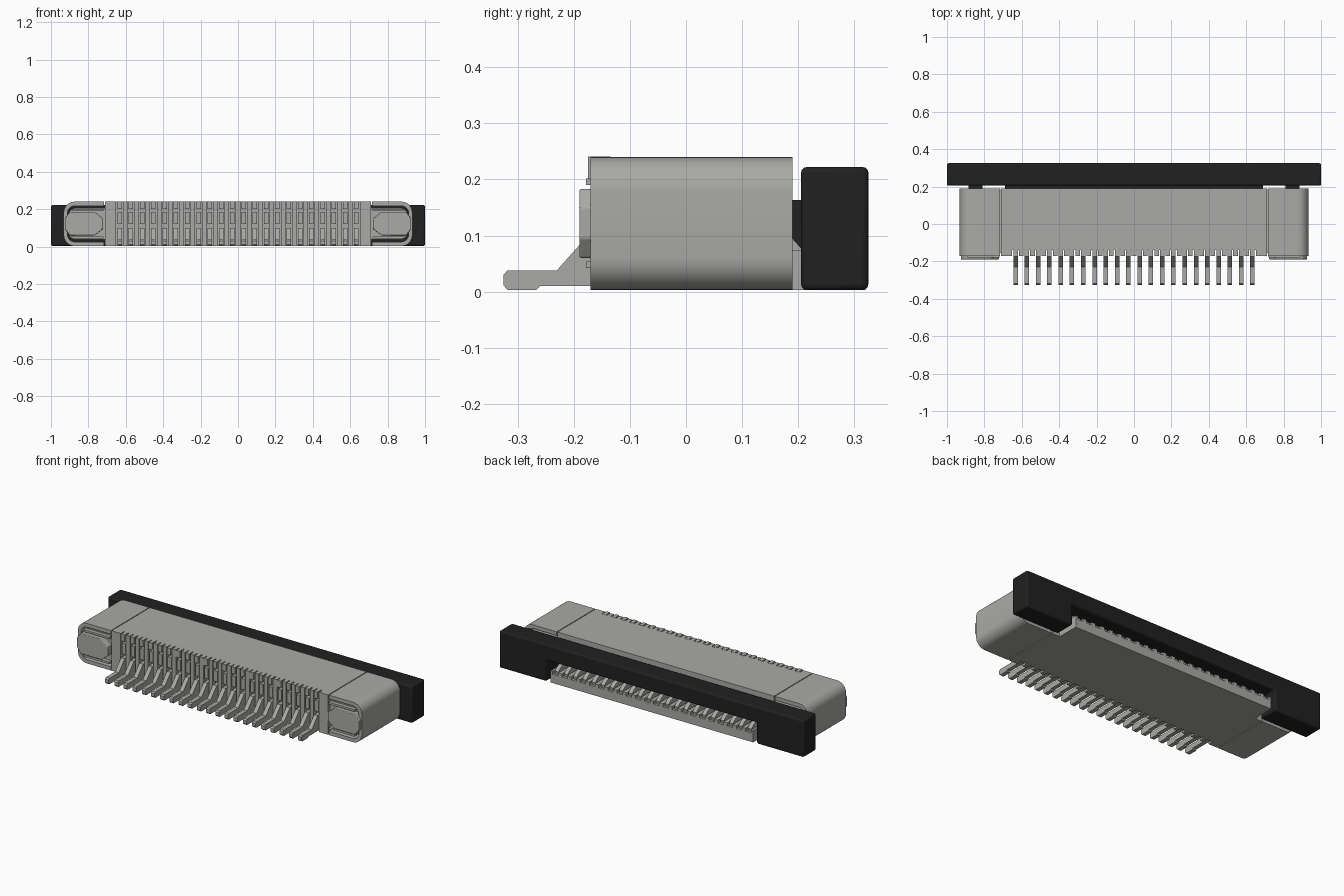
import bpy, bmesh, math
from mathutils import Vector

if "Cube" in bpy.data.objects:
    bpy.data.objects.remove(bpy.data.objects["Cube"], do_unlink=True)


def material(name, rgb):
    m = bpy.data.materials.new(name)
    m.use_nodes = True
    m.diffuse_color = (*rgb, 1)
    m.node_tree.nodes["Principled BSDF"].inputs["Base Color"].default_value = (*rgb, 1)
    return m


GREY = material("light grey", (0.40, 0.40, 0.385))
BLACK = material("black plastic", (0.015, 0.015, 0.015))


def add_prism(bm, pts, axis, lo, hi):
    """Extrude a 2D outline along x (outline in y,z) or y (outline in x,z)."""
    place = (lambda p, t: (t, p[0], p[1])) if axis == "x" else (lambda p, t: (p[0], t, p[1]))
    a = [bm.verts.new(place(p, lo)) for p in pts]
    b = [bm.verts.new(place(p, hi)) for p in pts]
    bm.faces.new(a)
    bm.faces.new(b[::-1])
    for i in range(len(pts)):
        j = (i + 1) % len(pts)
        bm.faces.new((a[i], b[i], b[j], a[j]))


def rect(a0, a1, b0, b1):
    return [(a0, b0), (a1, b0), (a1, b1), (a0, b1)]


def build(name, prisms, mat, bevel=0, smooth=False):
    bm = bmesh.new()
    for p in prisms:
        add_prism(bm, *p)
    bmesh.ops.recalc_face_normals(bm, faces=bm.faces)
    me = bpy.data.meshes.new(name)
    bm.to_mesh(me)
    bm.free()
    ob = bpy.data.objects.new(name, me)
    bpy.context.collection.objects.link(ob)
    me.materials.append(mat)
    if bevel:
        mod = ob.modifiers.new("Bevel", "BEVEL")
        mod.width, mod.segments, mod.limit_method = bevel, 3, "ANGLE"
    if smooth:
        bpy.ops.object.select_all(action="DESELECT")
        ob.select_set(True)
        bpy.context.view_layer.objects.active = ob
        bpy.ops.object.shade_smooth_by_angle(angle=math.radians(35))
    return ob


def end_arc(x1, z0, z1, r, n=8):
    """Rounded outer end of a section, from its bottom edge up to its top edge."""
    pts = []
    for cz, start in ((z0 + r, -90), (z1 - r, 0)):
        for i in range(n + 1):
            t = math.radians(start + 90 * i / n)
            pts.append((x1 - r + r * math.cos(t), cz + r * math.sin(t)))
    return pts


Z0, Z1 = 0.003, 0.24
PITCH, COUNT = 0.0603, 22
xs = [(i - (COUNT - 1) / 2) * PITCH for i in range(COUNT)]

# Housing: hollow towards the back
section = [(-0.14, Z0), (0.19, Z0), (0.19, 0.06), (-0.03, 0.06),
           (-0.03, 0.18), (0.19, 0.18), (0.19, Z1), (-0.14, Z1)]
build("housing", [(section, "x", -0.711, 0.711)], GREY)

# Front comb: ribs between contacts and a solid block at each side
ribs = [(rect(-0.17, -0.14, Z0, Z1), "x", x + 0.018, x + PITCH - 0.018) for x in xs[:-1]]
for s in (-1, 1):
    edge = sorted((s * (xs[-1] + 0.018), s * 0.711))
    ribs.append((rect(-0.17, -0.14, Z0, Z1), "x", *edge))
build("front_ribs", ribs, GREY)

# Cavity side walls
build("cavity_walls", [(rect(-0.03, 0.19, 0.06, 0.18), "x", *sorted((s * 0.695, s * 0.711)))
                       for s in (-1, 1)], GREY)

# Lower lip reaching out under the slider, with low dividers between contacts
lip = [(rect(0.19, 0.32, Z0, 0.055), "x", -0.665, 0.665)]
div = [-0.665] + [x + 0.018 for x in xs]
for i, x in enumerate(div):
    end = xs[i] - 0.018 if i < COUNT else 0.665
    lip.append((rect(-0.03, 0.32, 0.055, 0.073), "x", x, end))
build("lower_lip", lip, GREY)

# Contacts: solder leg, front blocks and spring beam
leg = [(-0.14, 0.01), (-0.26, 0.01), (-0.267, Z0), (-0.318, Z0), (-0.325, 0.011),
       (-0.325, 0.03), (-0.318, 0.038), (-0.23, 0.038), (-0.175, 0.1), (-0.14, 0.1)]
beam = [(-0.03, 0.05), (0.305, 0.05), (0.308, 0.072), (0.29, 0.088),
        (0.26, 0.103), (0.22, 0.113), (0.16, 0.116), (-0.03, 0.11)]
legs, blocks, beams = [], [], []
for x in xs:
    span = ("x", x - 0.012, x + 0.012)
    legs.append((leg, *span))
    beams.append((beam, *span))
    blocks.append((rect(-0.175, -0.135, 0.2, Z1 + 0.001), *span))
    blocks.append((rect(-0.168, -0.135, 0.12, 0.185), *span))
build("contact_legs", legs, GREY)
build("contact_blocks", blocks, GREY)
build("contact_beams", beams, GREY)

# Rounded end sleeves with a slotted core and a latch plate in front
for s, side in ((-1, "right"), (1, "left")):
    def mir(pts):
        return [(s * x, z) for x, z in pts]
    outer = end_arc(0.932, Z0, Z1, 0.058)
    inner = end_arc(0.912, Z0 + 0.022, Z1 - 0.022, 0.04)
    sleeve = [(0.716, Z0)] + outer + [(0.716, Z1), (0.716, Z1 - 0.022)] + inner[::-1] \
        + [(0.716, Z0 + 0.022)]
    build(side + "_end_sleeve", [(mir(sleeve), "y", -0.17, 0.19)], GREY, smooth=True)
    core = [(0.70, 0.037)] + end_arc(0.905, 0.037, 0.206, 0.036) + [(0.70, 0.206)]
    build(side + "_end_core", [(mir(core), "y", -0.155, 0.185)], GREY, smooth=True)
    plate = [(0.722, 0.095), (0.765, 0.06), (0.9, 0.06), (0.926, 0.095),
             (0.926, 0.15), (0.9, 0.183), (0.765, 0.183), (0.722, 0.15)]
    build(side + "_latch_plate", [(mir(plate), "y", -0.19, -0.15)], GREY, bevel=0.004)
    # Bent lugs above and below the latch plate
    lug = [(rect(*sorted((s * 0.72, s * 0.89)), z, z + 0.012), "y", -0.178, -0.15)
           for z in (0.042, 0.19)]
    build(side + "_latch_lugs", lug, GREY)

# Black slider: long bar with a leg at each end
outline = [(-1, Z0), (-0.69, Z0), (-0.69, 0.127), (0.69, 0.127),
           (0.69, Z0), (1, Z0), (1, 0.222), (-1, 0.222)]
build("slider_bar", [(outline, "y", 0.205, 0.325)], BLACK, bevel=0.01, smooth=True)

# Slider tongue and the two side arms that enter the housing
tongue = [(0.22, 0.129), (0.22, 0.163), (0.0, 0.163), (0.0, 0.135), (0.15, 0.125)]
arm = [(0.22, 0.06), (0.22, 0.163), (0.18, 0.163), (0.18, 0.105)]
build("slider_tongue", [(tongue, "x", -0.69, 0.69)], BLACK)
build("slider_arms", [(arm, "x", *sorted((s * 0.81, s * 0.885))) for s in (-1, 1)], BLACK)
